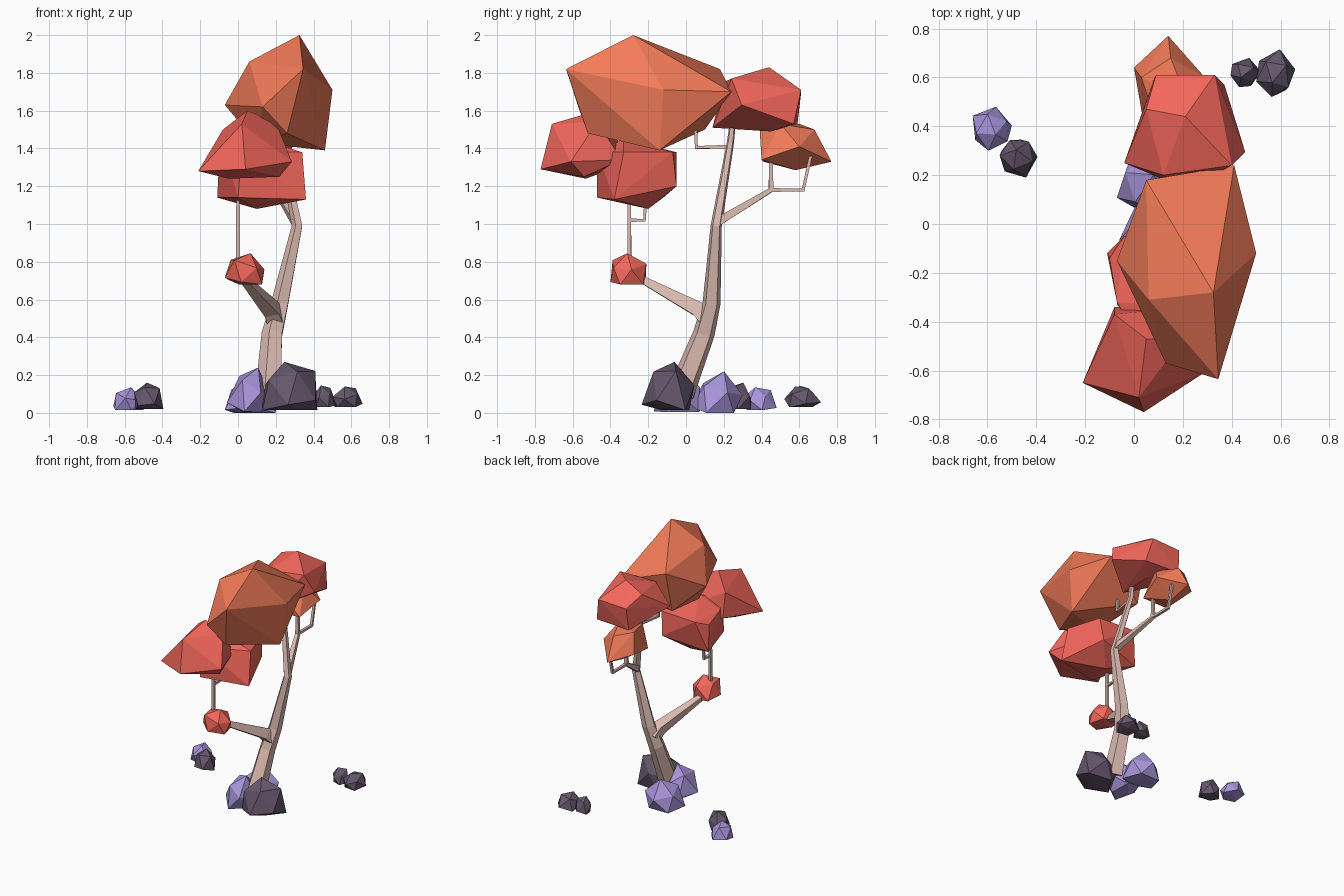
import bpy, bmesh, math, random
from mathutils import Vector, Matrix

if "Cube" in bpy.data.objects:
    bpy.data.objects.remove(bpy.data.objects["Cube"])


def material(name, rgb):
    m = bpy.data.materials.new(name)
    m.diffuse_color = (*rgb, 1)
    m.use_nodes = True
    m.node_tree.nodes["Principled BSDF"].inputs["Base Color"].default_value = m.diffuse_color
    return m


ORANGE = material("orange_leaf", (0.90, 0.20, 0.10))
RED = material("red_leaf", (0.90, 0.135, 0.105))
BARK = material("bark", (0.72, 0.50, 0.44))
LILAC = material("lilac_stone", (0.39, 0.30, 0.70))
DARK = material("dark_stone", (0.13, 0.095, 0.15))


def finish(bm, name, mat):
    bmesh.ops.recalc_face_normals(bm, faces=bm.faces)
    me = bpy.data.meshes.new(name)
    bm.to_mesh(me)
    bm.free()
    me.materials.append(mat)
    ob = bpy.data.objects.new(name, me)
    bpy.context.collection.objects.link(ob)


def hull(name, mat, points):
    """Faceted clump wrapped around a few corner points."""
    bm = bmesh.new()
    for p in points:
        bm.verts.new(p)
    bmesh.ops.convex_hull(bm, input=bm.verts)
    loose = [v for v in bm.verts if not v.link_faces]
    bmesh.ops.delete(bm, geom=loose, context='VERTS')
    finish(bm, name, mat)


def stone(name, mat, lo, hi, seed, floor=-0.4):
    """Irregular icosahedron with a wide flat bottom, fitted to a box."""
    rnd = random.Random(seed)
    bm = bmesh.new()
    bmesh.ops.create_icosphere(bm, subdivisions=1, radius=1)
    rot = Matrix.Rotation(rnd.uniform(0, 6.28), 3, 'Z') @ Matrix.Rotation(rnd.uniform(0.1, 0.4), 3, 'X')
    pts = [rot @ v.co * rnd.uniform(0.88, 1.12) for v in bm.verts]
    bm.free()
    for p in pts:
        if p.z < 0:  # spread the foot
            p.x, p.y = p.x * 1.12, p.y * 1.12
        p.z = max(p.z, floor)
    mn = [min(p[i] for p in pts) for i in range(3)]
    mx = [max(p[i] for p in pts) for i in range(3)]
    hull(name, mat, [[lo[i] + (p[i] - mn[i]) / (mx[i] - mn[i]) * (hi[i] - lo[i])
                      for i in range(3)] for p in pts])


def limb(name, path, sides=4):
    """Tapered faceted tube; path entries are x, y, z, radius."""
    bm = bmesh.new()
    pts = [Vector(p[:3]) for p in path]
    rings = []
    for i, p in enumerate(pts):
        d = Vector((0, 0, 0))
        if i:
            d += (p - pts[i - 1]).normalized()
        if i < len(pts) - 1:
            d += (pts[i + 1] - p).normalized()
        d.normalize()
        u = Vector((1, 0, 0))
        u = (u - d * u.dot(d)).normalized()
        w = d.cross(u)
        rings.append([bm.verts.new(p + path[i][3] * (u * math.cos(a) + w * math.sin(a)))
                      for a in [2 * math.pi * (k + 0.5) / sides for k in range(sides)]])
    for a, b in zip(rings, rings[1:]):
        for k in range(sides):
            n = (k + 1) % sides
            bm.faces.new((a[k], a[n], b[n], b[k]))
    bm.faces.new(rings[0])
    bm.faces.new(rings[-1])
    finish(bm, name, BARK)


# Trunk and branches
limb("trunk", [(.165, -.03, .10, .075), (.185, .095, .42, .06), (.225, .135, .58, .05),
               (.315, .16, .99, .031), (.225, .235, 1.43, .02), (.225, .25, 1.56, .016)], 5)
limb("front_branch", [(.20, .12, .49, .06), (.18, .07, .545, .055), (.03, -.24, .71, .026),
                      (0, -.30, .78, .015), (0, -.30, 1.03, .014), (0, -.30, 1.18, .012)])
limb("back_branch", [(.31, .165, 1.01, .032), (.20, .45, 1.18, .019), (.20, .45, 1.36, .013)])
# Bent twigs
limb("front_twig", [(0, -.30, 1.02, .013), (0, -.22, 1.02, .013), (0, -.21, 1.18, .012)])
limb("back_twig", [(.20, .45, 1.18, .014), (.20, .62, 1.18, .014), (.20, .66, 1.36, .012)])
limb("top_twig", [(.225, .24, 1.41, .014), (.20, .055, 1.405, .014), (.20, .05, 1.53, .012)])

# Leaf clumps
hull("crown", ORANGE, [(.325, -.28, 2), (.345, -.635, 1.82), (.50, -.12, 1.71), (.41, .24, 1.70),
                       (.05, .18, 1.82), (.06, -.31, 1.86), (-.07, -.15, 1.63), (.46, -.14, 1.39),
                       (.26, -.52, 1.48), (.13, -.57, 1.62), (.05, .10, 1.50), (.10, -.30, 1.43)])
hull("back_upper_clump", RED, [(.21, .44, 1.83), (.09, .61, 1.70), (.33, .61, 1.71), (.37, .57, 1.53),
                               (.08, .59, 1.53), (.455, .295, 1.63), (.40, .24, 1.77), (-.04, .25, 1.62),
                               (.12, .20, 1.75), (.22, .14, 1.51), (.25, .45, 1.49), (.05, .47, 1.77)])
hull("back_lower_clump", ORANGE, [(.14, .77, 1.33), (.15, .68, 1.50), (.03, .60, 1.53), (0, .64, 1.38),
                                  (.29, .60, 1.41), (.22, .50, 1.53), (.10, .39, 1.50), (.04, .41, 1.33),
                                  (.25, .40, 1.34), (.14, .58, 1.285)])
hull("front_upper_clump", RED, [(.05, -.47, 1.60), (-.08, -.37, 1.50), (.20, -.47, 1.54), (-.21, -.65, 1.28),
                                (.04, -.77, 1.29), (.02, -.71, 1.53), (.285, -.61, 1.33), (.22, -.54, 1.25),
                                (-.05, -.53, 1.24), (-.08, -.34, 1.31), (.20, -.34, 1.34)])
hull("front_lower_clump", RED, [(.34, -.33, 1.38), (.36, -.38, 1.13), (.26, -.07, 1.38), (.24, -.05, 1.20),
                                (.10, -.20, 1.08), (0, -.47, 1.14), (.02, -.47, 1.38), (-.04, -.05, 1.38),
                                (-.11, -.12, 1.14), (-.10, -.14, 1.34), (-.07, -.32, 1.38), (.12, -.33, 1.45)])
stone("small_clump", RED, (-.07, -.40, .68), (.14, -.21, .845), 3, -0.5)

# Stones around the trunk and scattered on the ground
for name, mat, lo, hi, seed in [
        ("trunk_stone_front", DARK, (.13, -.235, .015), (.42, .045, .27), 5),
        ("trunk_stone_left", LILAC, (-.06, -.17, .005), (.17, .08, .24), 8),
        ("trunk_stone_back", LILAC, (-.07, .03, 0), (.20, .30, .22), 11),
        ("left_stone_lilac", LILAC, (-.66, .30, .015), (-.50, .48, .135), 14),
        ("left_stone_dark", DARK, (-.55, .19, .02), (-.395, .345, .16), 17),
        ("right_stone_small", DARK, (.395, .56, .03), (.52, .68, .145), 20),
        ("right_stone_large", DARK, (.50, .52, .03), (.66, .715, .14), 23)]:
    stone(name, mat, lo, hi, seed)
